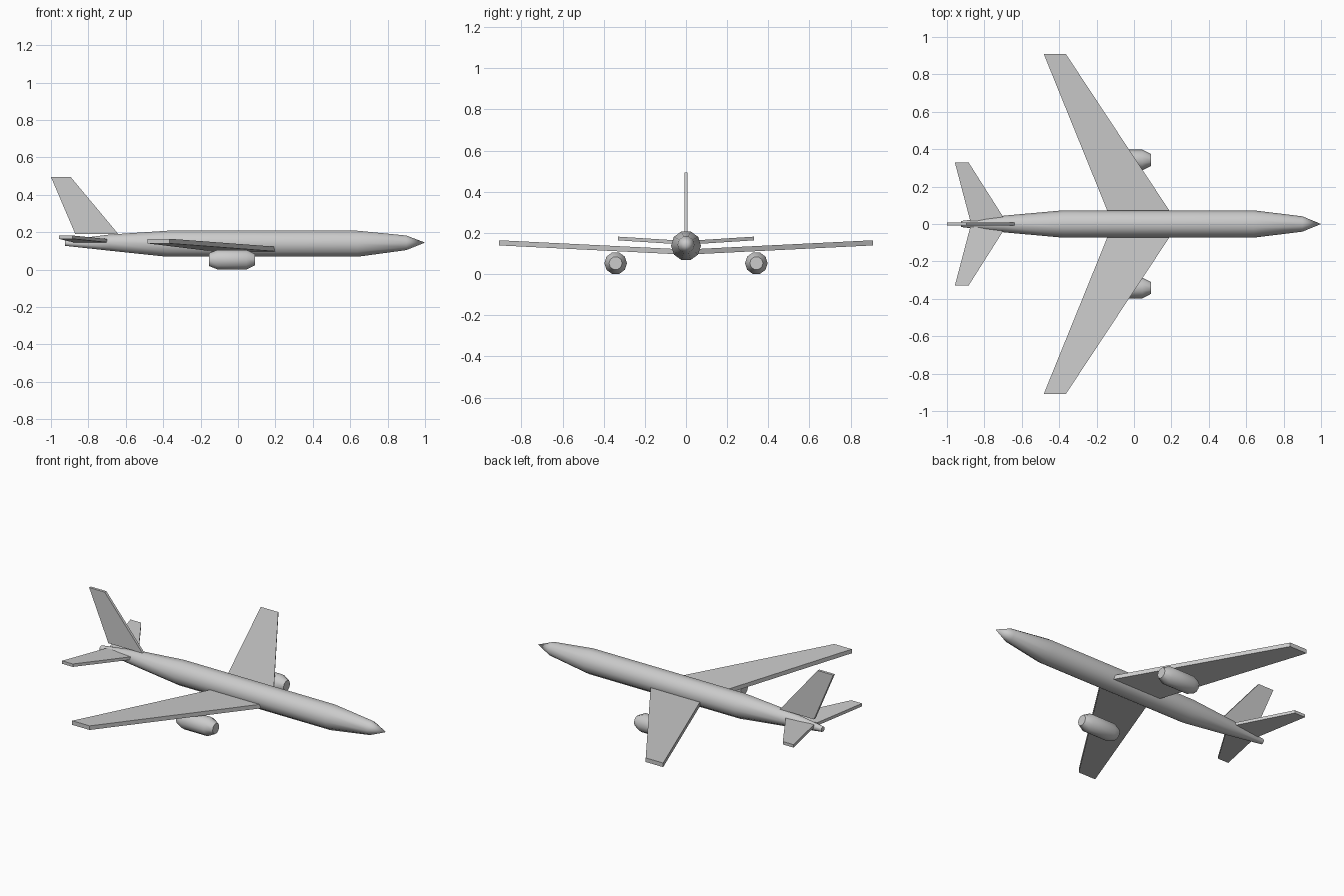
import bpy, math

if "Cube" in bpy.data.objects:
    bpy.data.objects.remove(bpy.data.objects["Cube"])


def make_object(name, verts, faces, smooth=None):
    mesh = bpy.data.meshes.new(name)
    mesh.from_pydata(verts, [], faces)
    mesh.validate()
    obj = bpy.data.objects.new(name, mesh)
    bpy.context.collection.objects.link(obj)
    bpy.ops.object.select_all(action='DESELECT')
    obj.select_set(True)
    bpy.context.view_layer.objects.active = obj
    bpy.ops.object.mode_set(mode='EDIT')
    bpy.ops.mesh.select_all(action='SELECT')
    bpy.ops.mesh.normals_make_consistent(inside=False)
    bpy.ops.object.mode_set(mode='OBJECT')
    if smooth:
        bpy.ops.object.shade_smooth_by_angle(angle=math.radians(smooth))
    return obj


def tube(name, stations, y=0.0, sides=10):
    """Loft rings along x; each station is (x, centre z, radius), radius 0 closes to a tip."""
    verts, faces, prev = [], [], None
    for x, z, r in stations:
        start = len(verts)
        if r == 0:
            verts.append((x, y, z))
            ring = [start] * sides
        else:
            for i in range(sides):
                a = 2 * math.pi * i / sides
                verts.append((x, y + r * math.cos(a), z + r * math.sin(a)))
            ring = list(range(start, start + sides))
        if prev is None:
            if r:
                faces.append(ring)
        else:
            for i in range(sides):
                j = (i + 1) % sides
                quad = [prev[i], prev[j], ring[j], ring[i]]
                faces.append(list(dict.fromkeys(quad)))
        prev = ring
    if stations[-1][2]:
        faces.append(prev)
    return make_object(name, verts, faces, smooth=45)


def slab(name, root, tip, thickness, side):
    """Tapered wing panel; root and tip are (leading x, trailing x, y, centre z)."""
    verts = []
    for lead, trail, y, z in (root, tip):
        for x, s in ((lead, 1), (trail, 1), (trail, -1), (lead, -1)):
            verts.append((x, side * y, z + s * thickness / 2))
    return make_object(name, verts, BOX)


BOX = [(0, 1, 2, 3), (4, 5, 6, 7), (0, 1, 5, 4),
       (1, 2, 6, 5), (2, 3, 7, 6), (3, 0, 4, 7)]

# Fuselage from blunt tail to pointed nose
tube("fuselage", [(-0.925, 0.142, 0.016), (-0.69, 0.144, 0.045),
                  (-0.38, 0.138, 0.073), (0.64, 0.138, 0.073),
                  (0.90, 0.143, 0.041), (1.0, 0.144, 0)])

for label, side in (("left", 1), ("right", -1)):
    # Swept main wing with dihedral
    slab(label + "_wing", (0.21, -0.13, 0.04, 0.109),
         (-0.365, -0.483, 0.91, 0.152), 0.025, side)
    # Tailplane
    slab(label + "_tailplane", (-0.685, -0.875, 0.015, 0.153),
         (-0.885, -0.958, 0.33, 0.173), 0.018, side)
    # Engine pod under the wing
    tube(label + "_engine", [(-0.155, 0.053, 0.036), (-0.11, 0.053, 0.055),
                             (0.045, 0.053, 0.055), (0.09, 0.053, 0.032)],
         y=side * 0.342)

# Vertical tail fin
fin = []
for lead, trail, z in ((-0.64, -0.87, 0.19), (-0.895, -1.0, 0.495)):
    fin += [(lead, 0.008, z), (trail, 0.008, z), (trail, -0.008, z), (lead, -0.008, z)]
make_object("tail_fin", fin, BOX)
